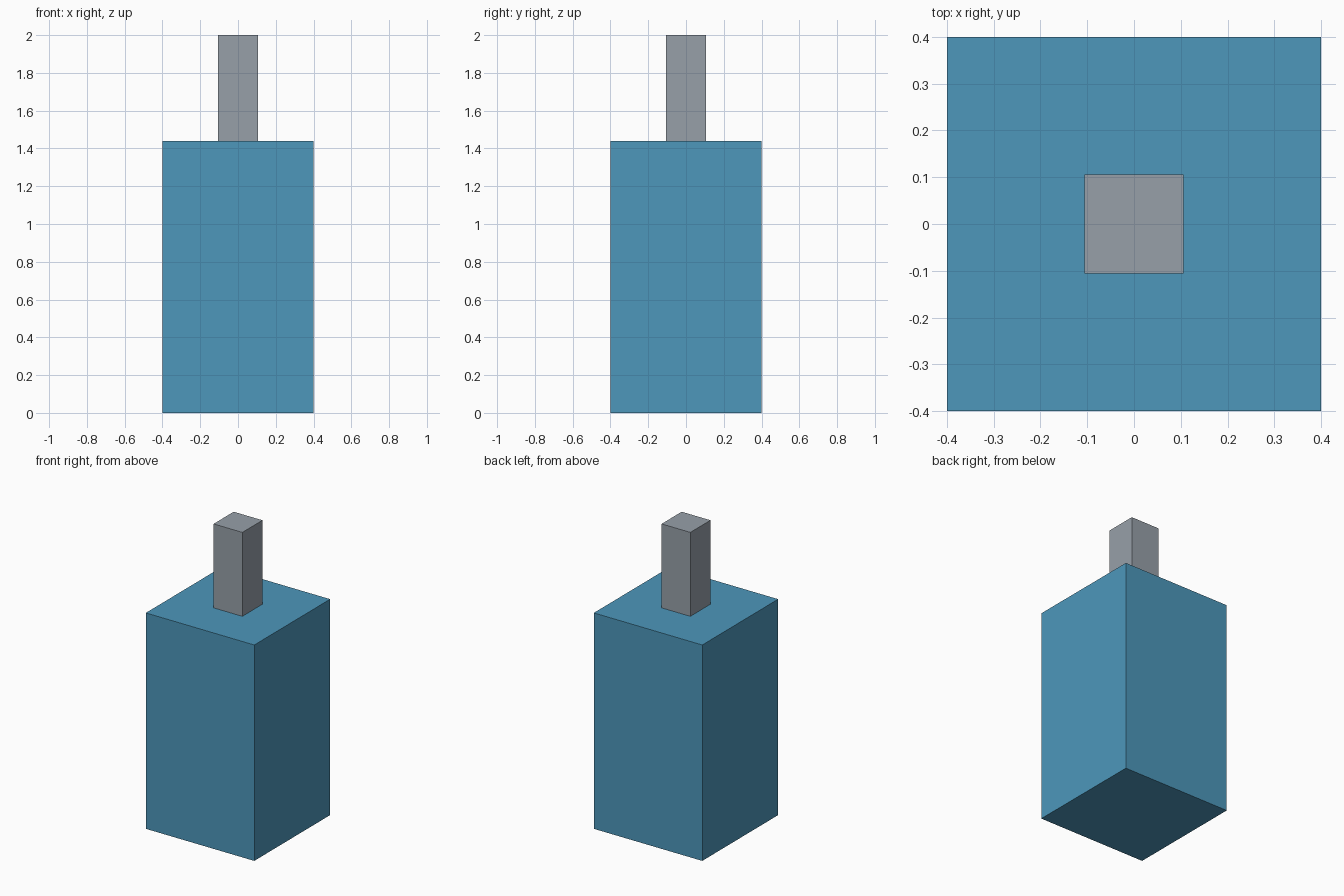
import bpy
import bmesh

if "Cube" in bpy.data.objects:
    bpy.data.objects.remove(bpy.data.objects["Cube"])


def block(name, width, z0, z1, color):
    """Coloured square block of the given width, from z0 to z1."""
    bm = bmesh.new()
    bmesh.ops.create_cube(bm, size=1)
    bmesh.ops.scale(bm, vec=(width, width, z1 - z0), verts=bm.verts)
    bmesh.ops.translate(bm, vec=(0, 0, (z0 + z1) / 2), verts=bm.verts)
    mesh = bpy.data.meshes.new(name)
    bm.to_mesh(mesh)
    bm.free()
    mat = bpy.data.materials.new(name + "_colour")
    mat.diffuse_color = (*color, 1)
    mat.use_nodes = True
    mat.node_tree.nodes["Principled BSDF"].inputs["Base Color"].default_value = mat.diffuse_color
    mesh.materials.append(mat)
    obj = bpy.data.objects.new(name, mesh)
    bpy.context.collection.objects.link(obj)
    return obj


# Blue body
block("body", 0.8, 0, 1.44, (0.074, 0.309, 0.497))

# Blue-grey neck on top
block("neck", 0.212, 1.44, 2.0, (0.309, 0.351, 0.397))
